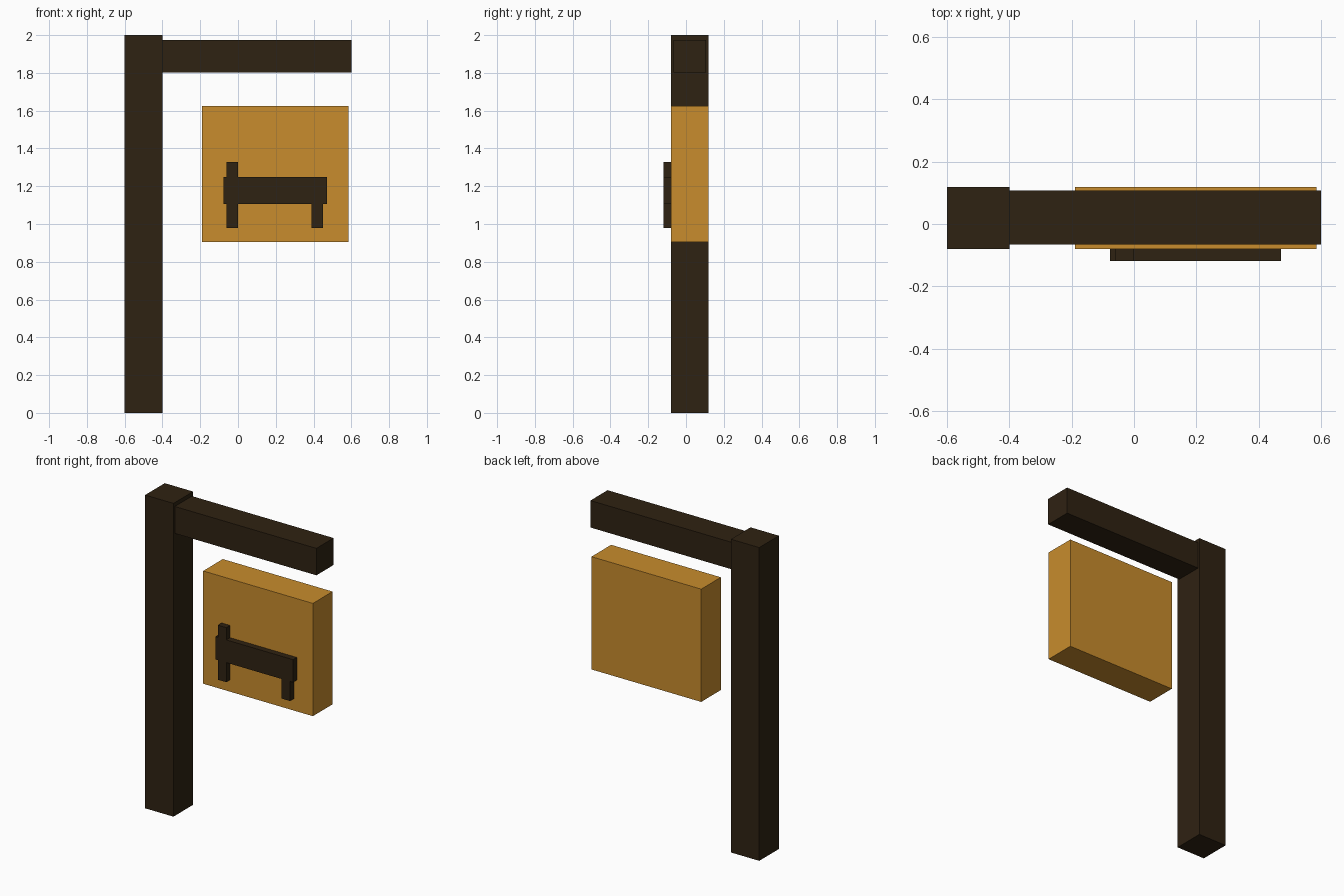
import bpy
import bmesh
from mathutils import Vector

if "Cube" in bpy.data.objects:
    bpy.data.objects.remove(bpy.data.objects["Cube"])


def material(name, rgb):
    m = bpy.data.materials.new(name)
    m.diffuse_color = (*rgb, 1.0)
    m.use_nodes = True
    m.node_tree.nodes["Principled BSDF"].inputs["Base Color"].default_value = m.diffuse_color
    return m


dark_wood = material("dark wood", (0.028, 0.016, 0.006))
golden_wood = material("golden wood", (0.58, 0.262, 0.026))


def box(name, x, y, z, mat):
    """Flat-faced box from its (min, max) range on each axis."""
    bm = bmesh.new()
    bmesh.ops.create_cube(bm, size=1)
    size = [r[1] - r[0] for r in (x, y, z)]
    bmesh.ops.scale(bm, vec=size, verts=bm.verts)
    mesh = bpy.data.meshes.new(name)
    bm.to_mesh(mesh)
    bm.free()
    mesh.materials.append(mat)
    ob = bpy.data.objects.new(name, mesh)
    ob.location = Vector([(r[0] + r[1]) / 2 for r in (x, y, z)])
    bpy.context.collection.objects.link(ob)
    return ob


# Upright post and the arm reaching out from it
box("post", (-0.6, -0.4), (-0.08, 0.118), (0, 2), dark_wood)
box("arm", (-0.4, 0.6), (-0.066, 0.107), (1.803, 1.975), dark_wood)

# Hanging sign board
box("sign_board", (-0.19, 0.585), (-0.08, 0.118), (0.905, 1.625), golden_wood)

# Bed emblem raised from the board front
relief = (-0.118, -0.08)
box("bed_mattress", (-0.077, 0.472), relief, (1.105, 1.25), dark_wood)
box("bed_headboard", (-0.06, 0.0), relief, (1.25, 1.328), dark_wood)
for name, x0 in (("bed_head_leg", -0.06), ("bed_foot_leg", 0.39)):
    box(name, (x0, x0 + 0.06), relief, (0.98, 1.105), dark_wood)
